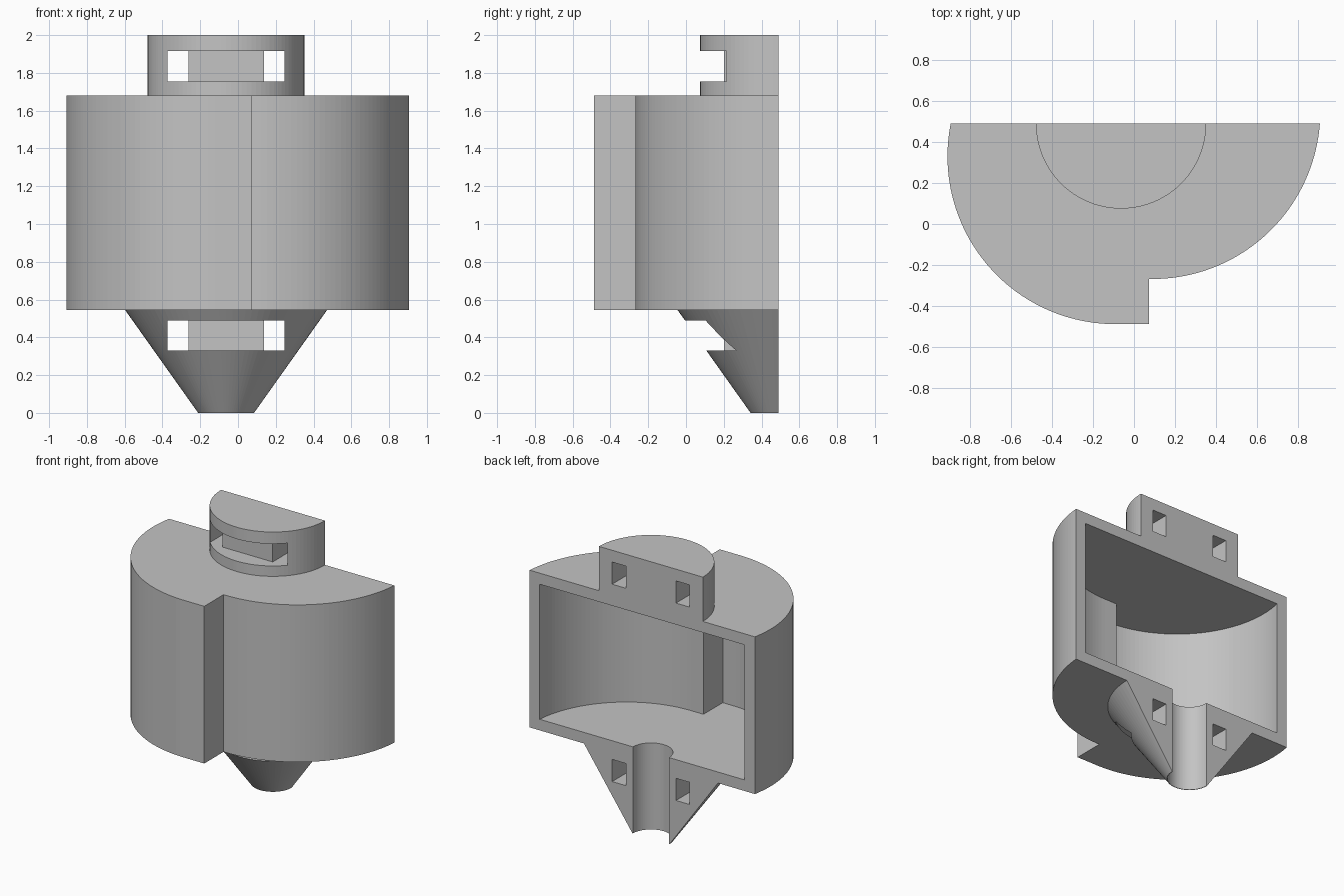
import bpy, bmesh
from math import cos, sin, radians, sqrt

cube = bpy.data.objects.get("Cube")
if cube:
    bpy.data.objects.remove(cube, do_unlink=True)

grey = bpy.data.materials.new("plain grey")
grey.use_nodes = True
colour = (0.55, 0.55, 0.55, 1)
grey.diffuse_color = colour
grey.node_tree.nodes["Principled BSDF"].inputs["Base Color"].default_value = colour

BACK = 0.49            # flat mating face
AXIS = -0.063          # x of the spout and neck axis
FLOOR, ROOF = 0.545, 1.68
WALL = 0.08


def arc(cx, cy, r, start, end, n=40):
    steps = [radians(start + (end - start) * i / n) for i in range(n + 1)]
    return [(cx + r * cos(a), cy + r * sin(a)) for a in steps]


def finish(name, bm):
    bmesh.ops.recalc_face_normals(bm, faces=bm.faces)
    mesh = bpy.data.meshes.new(name)
    bm.to_mesh(mesh)
    bm.free()
    mesh.materials.append(grey)
    obj = bpy.data.objects.new(name, mesh)
    bpy.context.collection.objects.link(obj)
    return obj


def prism(name, outline, z0, z1):
    bm = bmesh.new()
    face = bm.faces.new([bm.verts.new((x, y, z0)) for x, y in outline])
    top = bmesh.ops.extrude_face_region(bm, geom=[face])["geom"]
    verts = [v for v in top if isinstance(v, bmesh.types.BMVert)]
    bmesh.ops.translate(bm, verts=verts, vec=(0, 0, z1 - z0))
    return finish(name, bm)


def combine(target, other, operation):
    mod = target.modifiers.new(operation, "BOOLEAN")
    mod.operation, mod.object, mod.solver = operation, other, "EXACT"
    bpy.context.view_layer.objects.active = target
    bpy.ops.object.modifier_apply(modifier=mod.name)
    bpy.data.objects.remove(other, do_unlink=True)


def shell_outline(inset, back):
    """Two offset half rounds meeting at a step, shrunk by the wall thickness."""
    r = 0.818 - inset
    step = 0.072 - inset
    left = arc(-0.091, 0.33, r, 180, 270)
    right = arc(0.09, 0.55, r, 270, 360)
    right = [p for p in right if p[0] > step and p[1] < BACK]
    edge = 0.09 + sqrt(r * r - (0.55 - BACK) ** 2)
    low, high = 0.33 - 0.818 + inset, 0.55 - 0.818 + inset
    # side of the left round up to the mating face
    side = [p for p in arc(-0.091, 0.33, r, 168, 180, 6) if p[1] < BACK][:-1]
    x_back = -0.091 - sqrt(r * r - (BACK - 0.33) ** 2)
    ends = [(edge, BACK)]
    if back > BACK:
        ends += [(edge, back), (x_back, back)]
    return ([(x_back, BACK)] + side + left
            + [(step, low), (step, high)] + right + ends)


# Main housing, neck and conical spout
housing = prism("half_housing", shell_outline(0, BACK), FLOOR, ROOF)
neck = prism("neck", arc(AXIS, BACK, 0.415, 0, 356.25, 95), ROOF - 0.04, 2.0)

overlap = 0.05
slope = (0.535 - 0.148) / FLOOR
bm = bmesh.new()
bmesh.ops.create_cone(bm, cap_ends=True, segments=96, radius1=0.148,
                      radius2=0.535 + slope * overlap, depth=FLOOR + overlap)
bmesh.ops.translate(bm, verts=bm.verts, vec=(AXIS, BACK, (FLOOR + overlap) / 2))
spout = finish("spout", bm)

combine(housing, neck, "UNION")
combine(housing, spout, "UNION")

# Trim to the flat mating face
trim = prism("trim_cutter", [(-2, BACK), (2, BACK), (2, 2), (-2, 2)], -1, 3)
combine(housing, trim, "DIFFERENCE")

# Hollow chamber and spout bore
chamber = prism("chamber_cutter", shell_outline(WALL, 0.7), FLOOR + WALL, ROOF - WALL)
combine(housing, chamber, "DIFFERENCE")
bore = prism("bore_cutter", arc(AXIS, BACK, 0.144, 0, 356.25, 95), -0.1, FLOOR + 0.15)
combine(housing, bore, "DIFFERENCE")

# U-shaped strap slots through the neck and the spout
half = [(0.2, 0.2), (0.2, 0.8), (0.31, 0.8), (0.31, -0.3)]
slot = [(AXIS + x, y) for x, y in half] + [(AXIS - x, y) for x, y in reversed(half)]
for z0, z1 in ((1.755, 1.915), (0.33, 0.49)):
    combine(housing, prism("slot_cutter", slot, z0, z1), "DIFFERENCE")
